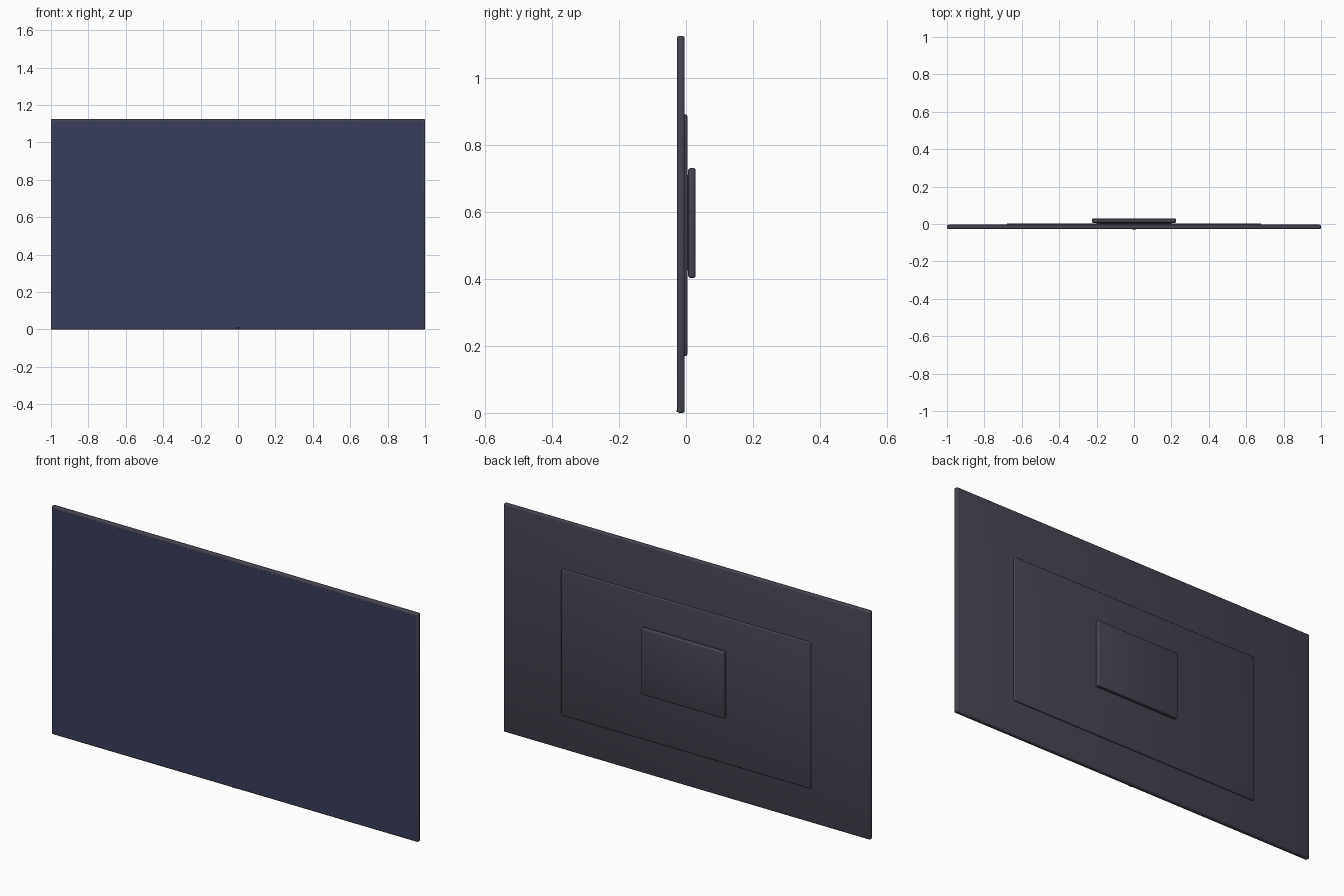
import bpy, math

if "Cube" in bpy.data.objects:
    bpy.data.objects.remove(bpy.data.objects["Cube"])


def material(name, rgb):
    m = bpy.data.materials.new(name)
    m.diffuse_color = (*rgb, 1)
    m.use_nodes = True
    m.node_tree.nodes["Principled BSDF"].inputs["Base Color"].default_value = m.diffuse_color
    return m


casing = material("charcoal casing", (0.058, 0.056, 0.080))
glass = material("navy screen", (0.040, 0.045, 0.105))


def slab(name, x, y, z, mat, bevel=0.0):
    """Rounded box from (min, max) ranges on each axis."""
    bpy.ops.mesh.primitive_cube_add(
        size=1, location=[(a + b) / 2 for a, b in (x, y, z)])
    ob = bpy.context.object
    ob.name = name
    ob.scale = [b - a for a, b in (x, y, z)]
    bpy.ops.object.transform_apply(location=False, rotation=False, scale=True)
    ob.data.materials.append(mat)
    if bevel:
        mod = ob.modifiers.new("rounded edges", 'BEVEL')
        mod.width = bevel
        mod.segments = 3
        bpy.ops.object.modifier_apply(modifier=mod.name)
    bpy.ops.object.shade_smooth_by_angle(angle=math.radians(35))
    return ob


# thin main panel
slab("panel_frame", (-1, 1), (-0.027, -0.004), (0, 1.125), casing, 0.007)
# screen face, a hair in front of the frame
slab("screen", (-0.99, 0.99), (-0.0275, -0.024), (0.01, 1.112), glass)
# indicator bump under the screen
slab("indicator", (-0.012, 0.012), (-0.0285, -0.02), (0.002, 0.009), casing, 0.001)
# shallow rear housing
slab("rear_housing", (-0.68, 0.68), (-0.012, 0.004), (0.17, 0.89), casing, 0.005)
# wall mount: short neck and plate
slab("mount_neck", (-0.2, 0.2), (0, 0.012), (0.425, 0.71), casing)
slab("mount_plate", (-0.225, 0.225), (0.0065, 0.0285), (0.403, 0.73), casing, 0.006)
